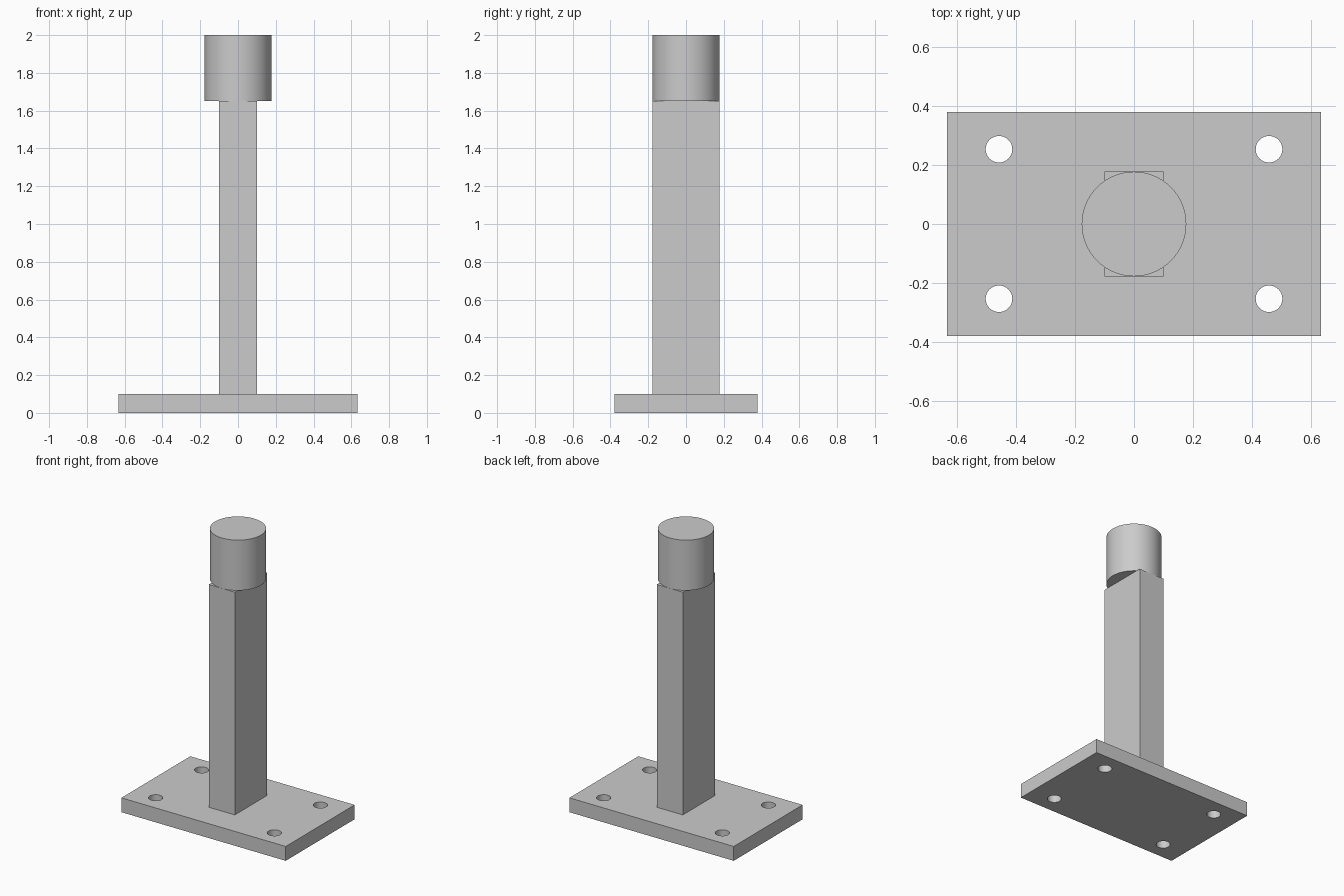
import bpy
import math

cube = bpy.data.objects.get("Cube")
if cube:
    bpy.data.objects.remove(cube, do_unlink=True)

grey = bpy.data.materials.new("plain_grey")
grey.use_nodes = True
grey.diffuse_color = (0.6, 0.6, 0.6, 1)
grey.node_tree.nodes["Principled BSDF"].inputs["Base Color"].default_value = (0.6, 0.6, 0.6, 1)


def finish(name):
    obj = bpy.context.object
    obj.name = name
    obj.data.materials.append(grey)
    return obj


def box(name, size, bottom):
    bpy.ops.mesh.primitive_cube_add(size=1, location=(0, 0, bottom + size[2] / 2))
    obj = finish(name)
    obj.scale = size
    bpy.ops.object.transform_apply(location=False, rotation=False, scale=True)
    return obj


def cylinder(name, radius, bottom, top, x=0, y=0, sides=64):
    bpy.ops.mesh.primitive_cylinder_add(
        vertices=sides, radius=radius, depth=top - bottom,
        location=(x, y, (bottom + top) / 2))
    bpy.ops.object.shade_smooth_by_angle(angle=math.radians(30))
    return finish(name)


# Base plate with four bolt holes
plate = box("base_plate", (1.265, 0.757, 0.1), 0)
for sx in (-1, 1):
    for sy in (-1, 1):
        cutter = cylinder("bolt_hole_cutter", 0.045, -0.1, 0.2, sx * 0.457, sy * 0.253, 48)
        cutter.hide_render = True
        cut = plate.modifiers.new("bolt_hole", 'BOOLEAN')
        cut.operation = 'DIFFERENCE'
        cut.solver = 'EXACT'
        cut.object = cutter
        bpy.context.view_layer.objects.active = plate
        bpy.ops.object.modifier_apply(modifier=cut.name)
        bpy.data.objects.remove(cutter, do_unlink=True)

# Smooth the hole walls only
bpy.ops.object.select_all(action='DESELECT')
plate.select_set(True)
bpy.context.view_layer.objects.active = plate
bpy.ops.object.shade_smooth_by_angle(angle=math.radians(30))

# Rectangular post and round head
box("post", (0.2, 0.355, 1.55), 0.1)
cylinder("round_head", 0.177, 1.65, 2.0)
